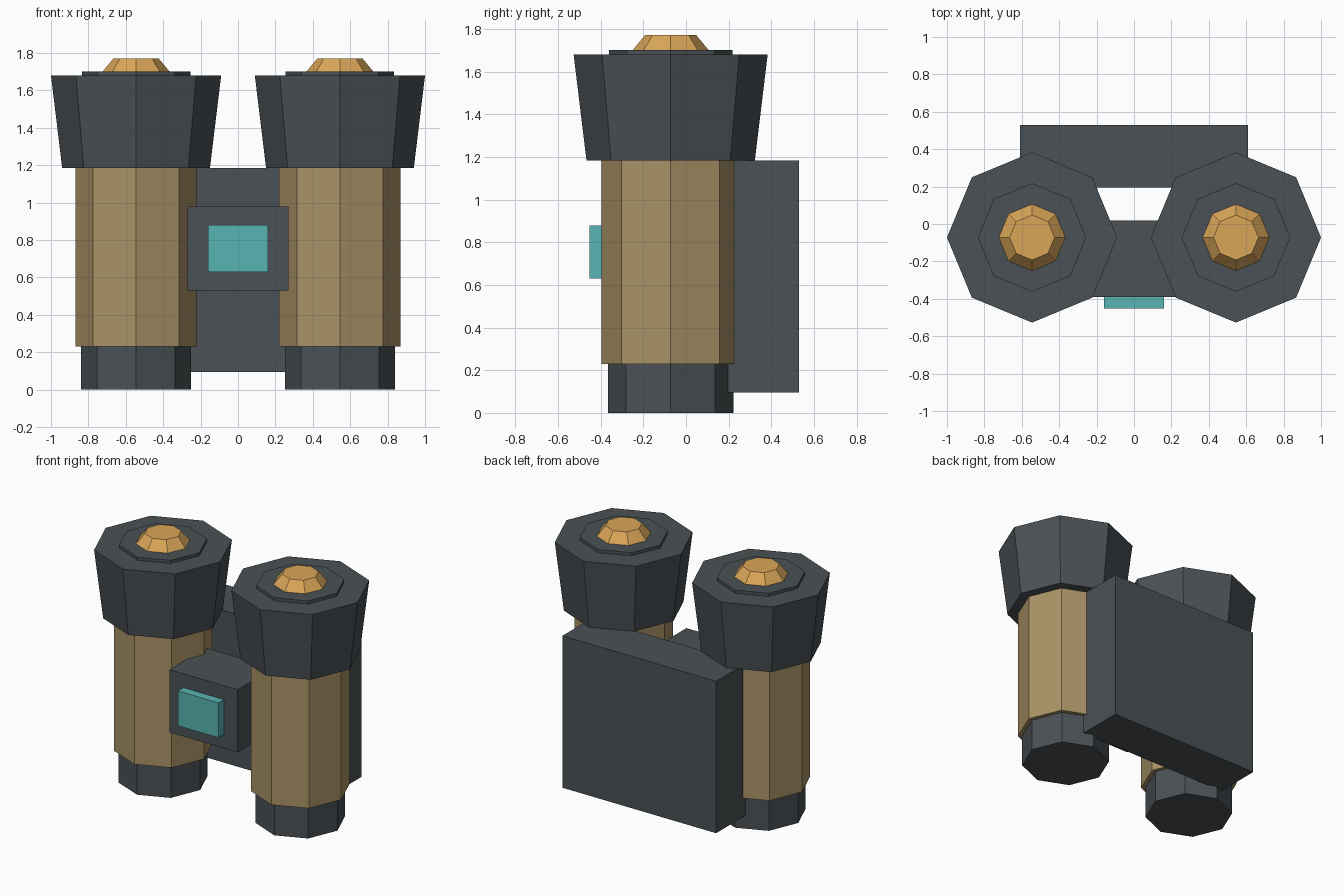
import bpy
import bmesh
from math import cos, sin, pi

cube = bpy.data.objects.get("Cube")
if cube:
    bpy.data.objects.remove(cube, do_unlink=True)


def material(name, rgb):
    mat = bpy.data.materials.new(name)
    mat.use_nodes = True
    color = [(c / 255 / 12.92) if c < 11 else ((c / 255 + 0.055) / 1.055) ** 2.4 for c in rgb] + [1]
    mat.diffuse_color = color
    mat.node_tree.nodes["Principled BSDF"].inputs["Base Color"].default_value = color
    return mat


dark = material("dark slate", (74, 81, 85))
tan = material("tan", (170, 147, 102))
gold = material("warm gold", (218, 166, 88))
teal = material("teal", (88, 181, 179))


def finish(name, bm, mat):
    bmesh.ops.recalc_face_normals(bm, faces=bm.faces)
    mesh = bpy.data.meshes.new(name)
    bm.to_mesh(mesh)
    bm.free()
    mesh.materials.append(mat)
    obj = bpy.data.objects.new(name, mesh)
    bpy.context.collection.objects.link(obj)
    return obj


def box(name, low, high, mat):
    bm = bmesh.new()
    bmesh.ops.create_cube(bm, size=1)
    for v in bm.verts:
        v.co = [(a + b) / 2 + c * (b - a) for a, b, c in zip(low, high, v.co)]
    return finish(name, bm, mat)


def octagon(name, x, z0, z1, r0, r1, mat):
    """Eight-sided frustum with corners on the axes."""
    bm = bmesh.new()
    rings = [[bm.verts.new((x + r * cos(i * pi / 4), -0.072 + r * sin(i * pi / 4), z))
              for i in range(8)] for r, z in ((r0, z0), (r1, z1))]
    for ring in rings:
        bm.faces.new(ring)
    for i in range(8):
        j = (i + 1) % 8
        bm.faces.new((rings[0][i], rings[0][j], rings[1][j], rings[1][i]))
    return finish(name, bm, mat)


# Twin barrels
for side, x in (("left", 0.545), ("right", -0.545)):
    octagon(side + "_eyepiece", x, 0, 0.23, 0.295, 0.295, dark)
    octagon(side + "_barrel", x, 0.23, 1.185, 0.325, 0.325, tan)
    octagon(side + "_flared_hood", x, 1.185, 1.68, 0.395, 0.455, dark)
    octagon(side + "_lens_rim", x, 1.68, 1.702, 0.29, 0.29, dark)
    octagon(side + "_lens", x, 1.702, 1.772, 0.178, 0.12, gold)

# Back plate, bridge block and front panel
box("back_plate", (-0.61, 0.195, 0.095), (0.61, 0.53, 1.185), dark)
box("bridge", (-0.27, -0.39, 0.53), (0.27, 0.02, 0.98), dark)
box("front_panel", (-0.16, -0.452, 0.63), (0.16, -0.39, 0.88), teal)
